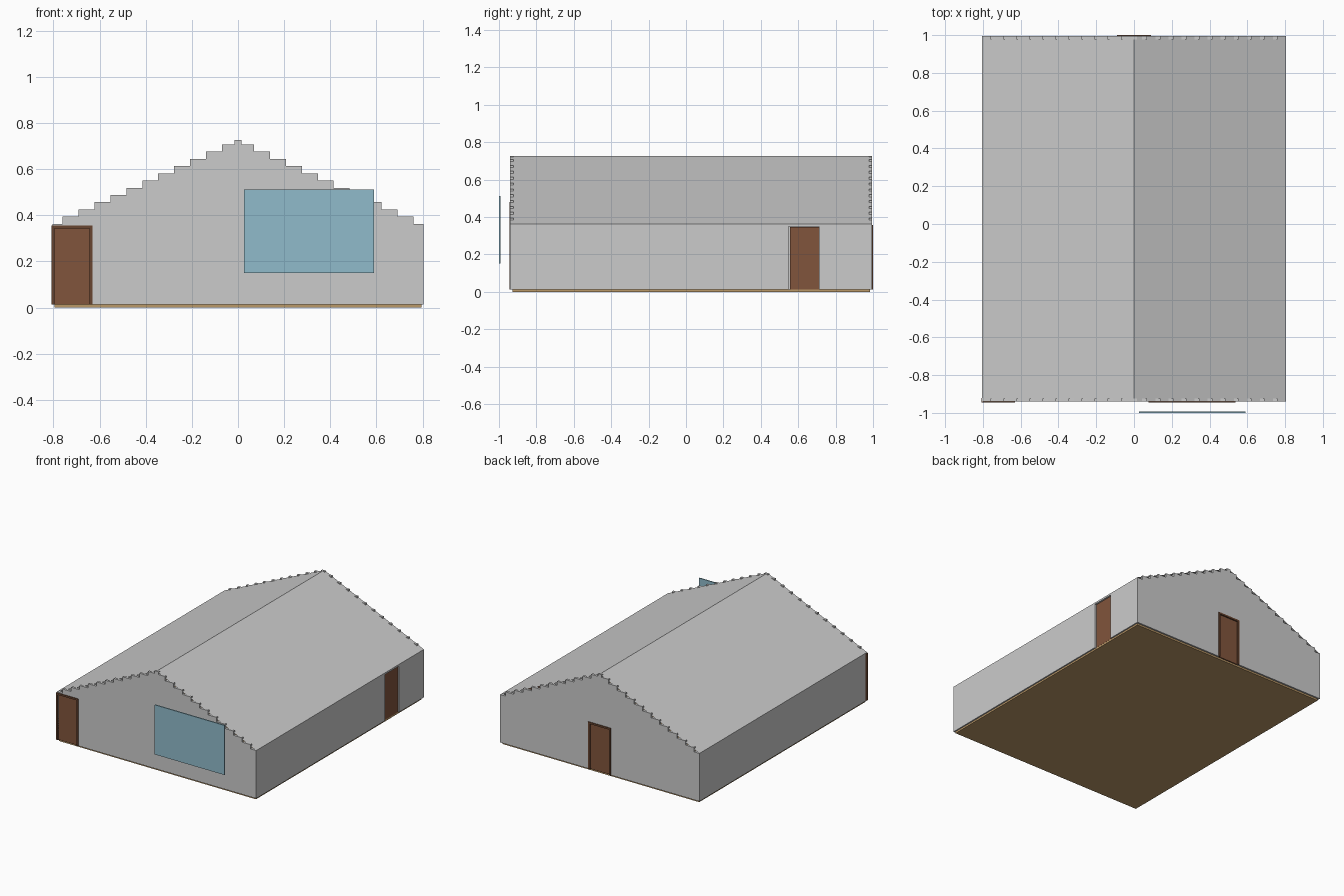
import bpy, bmesh

if "Cube" in bpy.data.objects:
    bpy.data.objects.remove(bpy.data.objects["Cube"])

W = 0.805                   # half width of the house
Y0, Y1 = -0.94, 0.995       # outer faces of the gable walls
T = 0.017                   # wall thickness
FLOOR, EAVE, RIDGE = 0.013, 0.363, 0.727


def material(name, rgb):
    m = bpy.data.materials.new(name)
    m.diffuse_color = (*rgb, 1)
    m.use_nodes = True
    m.node_tree.nodes["Principled BSDF"].inputs["Base Color"].default_value = m.diffuse_color
    return m


WOOD = material("door_wood", (0.22, 0.09, 0.045))
FRAME = material("frame_wood", (0.14, 0.06, 0.03))
TAN = material("floor_wood", (0.50, 0.32, 0.14))
BLUE = material("glass_blue", (0.28, 0.50, 0.60))


def finish(name, bm, mat=None):
    bmesh.ops.recalc_face_normals(bm, faces=bm.faces)
    me = bpy.data.meshes.new(name)
    bm.to_mesh(me)
    bm.free()
    ob = bpy.data.objects.new(name, me)
    bpy.context.collection.objects.link(ob)
    if mat:
        me.materials.append(mat)
    return ob


def add_box(bm, x, y, z):
    r = bmesh.ops.create_cube(bm, size=1)
    for v in r["verts"]:
        v.co = [(a + b) / 2 + c * (b - a) for (a, b), c in zip((x, y, z), v.co)]


def box(name, x, y, z, mat=None):
    bm = bmesh.new()
    add_box(bm, x, y, z)
    return finish(name, bm, mat)


def cut(ob, x, y, z):
    cutter = box("cutter", x, y, z)
    cutter.hide_render = True
    mod = ob.modifiers.new("opening", "BOOLEAN")
    mod.operation, mod.solver, mod.object = "DIFFERENCE", "EXACT", cutter
    bpy.context.view_layer.objects.active = ob
    bpy.ops.object.modifier_apply(modifier=mod.name)
    bpy.data.objects.remove(cutter)


def frame(name, x, y, z, bar, sill):
    bm = bmesh.new()
    add_box(bm, (x[0], x[0] + bar), y, z)
    add_box(bm, (x[1] - bar, x[1]), y, z)
    add_box(bm, (x[0] + bar, x[1] - bar), y, (z[1] - bar, z[1]))
    if sill:
        add_box(bm, (x[0] + bar, x[1] - bar), y, (z[0], z[0] + bar))
    return finish(name, bm, FRAME)


def gable(name, y):
    # right half of the stepped outline, mirrored to the left
    half = [(W, FLOOR), (W, EAVE)]
    for k in range(12):
        hw = max(0.76 - 0.069 * k, 0.015)
        half += [(hw, EAVE + 0.0313 * k), (hw, min(EAVE + 0.0313 * (k + 1), RIDGE))]
    outline = half + [(-x, z) for x, z in reversed(half)]
    bm = bmesh.new()
    f = bm.faces.new([bm.verts.new((x, y, z)) for x, z in outline])
    r = bmesh.ops.extrude_face_region(bm, geom=[f])
    bmesh.ops.translate(bm, vec=(0, T, 0),
                        verts=[v for v in r["geom"] if isinstance(v, bmesh.types.BMVert)])
    return finish(name, bm)


# floor slab
box("floor", (-0.795, 0.795), (-0.928, 0.983), (0, FLOOR), TAN)

# stepped end walls with door and window openings
front = gable("front_wall", Y0)
cut(front, (-0.795, -0.64), (Y0 - 0.1, Y0 + 0.1), (-0.1, 0.345))
cut(front, (0.09, 0.53), (Y0 - 0.1, Y0 + 0.1), (0.19, 0.47))
back = gable("back_wall", Y1 - T)
cut(back, (-0.08, 0.08), (Y1 - 0.1, Y1 + 0.1), (-0.1, 0.345))

# long side walls
box("left_wall", (-W, -W + T), (Y0 + T, Y1 - T), (FLOOR, EAVE))
right = box("right_wall", (W - T, W), (Y0 + T, Y1 - T), (FLOOR, EAVE))
cut(right, (0.7, 0.9), (0.547, 0.71), (-0.1, 0.35))

# single-sheet roof
bm = bmesh.new()
rows = [[bm.verts.new((x, y, z)) for y in (Y0, Y1)]
        for x, z in ((-W, EAVE), (0, RIDGE), (W, EAVE))]
for a, b in zip(rows, rows[1:]):
    bm.faces.new((a[0], b[0], b[1], a[1]))
finish("roof", bm)

# door frames and doors
frame("front_door_frame", (-0.808, -0.63), (Y0 - 0.005, Y0 + T + 0.003), (FLOOR, 0.357), 0.013, False)
box("front_door", (-0.795, -0.643), (Y0 + 0.004, Y0 + 0.014), (FLOOR, 0.344), WOOD)
frame("back_door_frame", (-0.09, 0.09), (Y1 - T - 0.003, Y1 + 0.005), (FLOOR, 0.357), 0.013, False)
box("back_door", (-0.077, 0.077), (Y1 - 0.014, Y1 - 0.004), (FLOOR, 0.344), WOOD)
box("side_door", (W - T, W - T + 0.008), (0.556, 0.71), (FLOOR, 0.347), WOOD)

# window frame and the pane standing in front of it
frame("window_frame", (0.078, 0.538), (Y0 - 0.005, Y0 + T + 0.003), (0.18, 0.48), 0.015, True)
box("window_glass", (0.027, 0.59), (-1.0, -0.992), (0.15, 0.512), BLUE)
